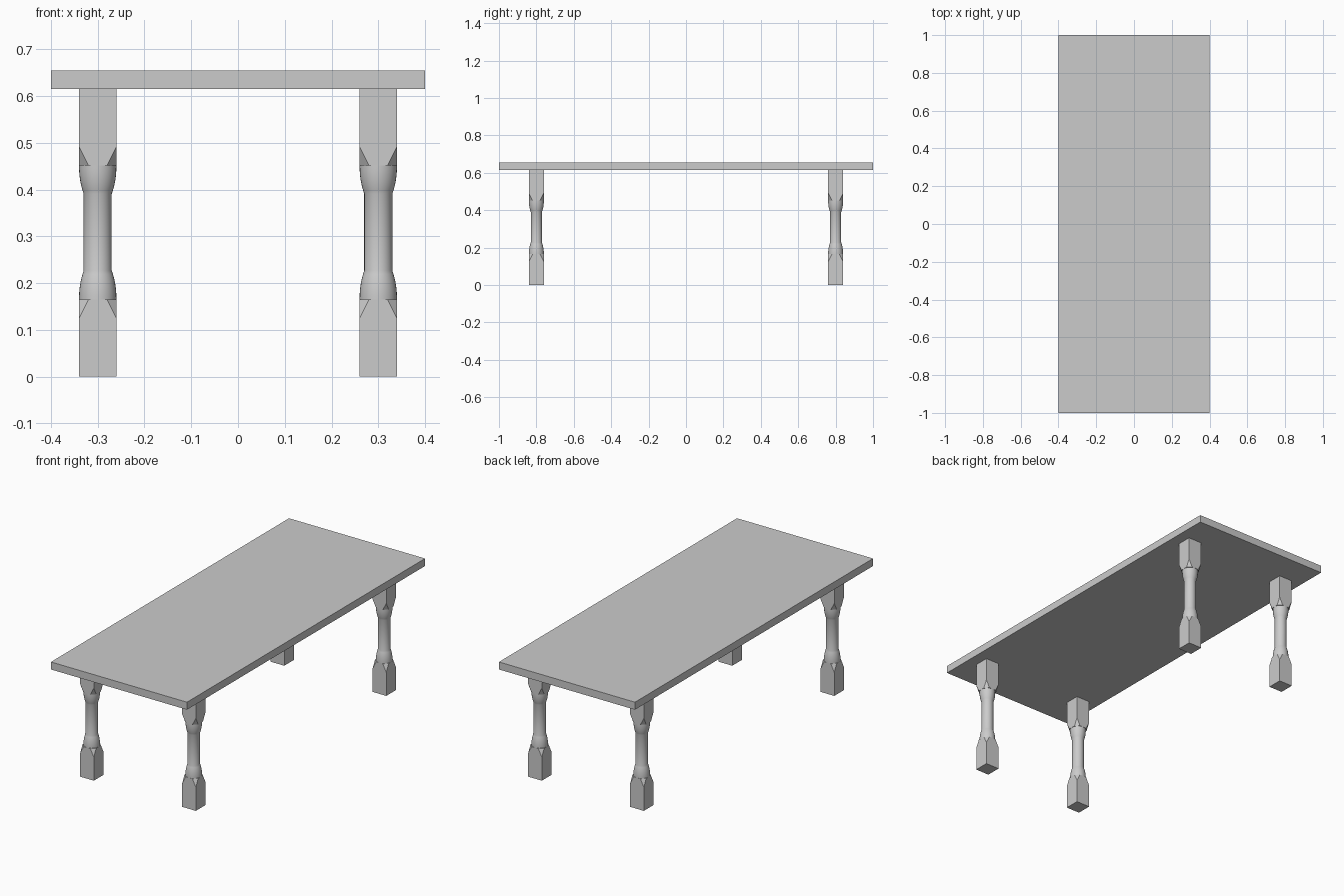
import bpy, bmesh
from math import cos, sin, tau

if "Cube" in bpy.data.objects:
    bpy.data.objects.remove(bpy.data.objects["Cube"])

LEG_H, HALF, BOX_END, CORNER = 0.615, 0.04, 0.165, 0.125
TOP_BOX_END, TOP_CORNER = 0.452, 0.492
R_BULB, R_SHAFT, SIDES = 0.04, 0.03, 32


def square_block(bm, z_flat, z_corner, z_end):
    """Square block whose four corners are cut away towards z_end."""
    pts = []
    for sx in (-1, 1):
        for sy in (-1, 1):
            pts += [(sx * HALF, sy * HALF, z_flat), (sx * HALF, sy * HALF, z_corner),
                    (sx * HALF / 2, sy * HALF, z_end), (sx * HALF, sy * HALF / 2, z_end)]
    res = bmesh.ops.convex_hull(bm, input=[bm.verts.new(p) for p in pts])
    edges = [e for e in res["geom"] if isinstance(e, bmesh.types.BMEdge)]
    bmesh.ops.dissolve_limit(bm, angle_limit=0.01, edges=edges,
                             verts=list({v for e in edges for v in e.verts}))


def turned_part(bm, profile):
    """Revolve (radius, z) pairs around the leg axis."""
    rings = [[bm.verts.new((r * cos(tau * i / SIDES), r * sin(tau * i / SIDES), z))
              for i in range(SIDES)] for r, z in profile]
    for a, b in zip(rings, rings[1:]):
        for i in range(SIDES):
            j = (i + 1) % SIDES
            bm.faces.new((a[i], a[j], b[j], b[i]))
    bm.faces.new(rings[0][::-1])
    bm.faces.new(rings[-1])


def bulb(z_wide, z_narrow, n=8):
    """Rounded shoulder from the block down to the slim shaft."""
    return [(R_SHAFT + (R_BULB - R_SHAFT) * (1 - (k / n) ** 2.2),
             z_wide + (z_narrow - z_wide) * k / n) for k in range(n + 1)]


# Leg: square foot, turned middle, square head
bm = bmesh.new()
square_block(bm, 0, CORNER, BOX_END)
square_block(bm, LEG_H, TOP_CORNER, TOP_BOX_END)
turned_part(bm, bulb(BOX_END, 0.227) + bulb(TOP_BOX_END, 0.391)[::-1])
bmesh.ops.recalc_face_normals(bm, faces=bm.faces[:])
leg_mesh = bpy.data.meshes.new("leg")
bm.to_mesh(leg_mesh)
bm.free()

for side, x in (("left", -0.3), ("right", 0.3)):
    for end, y in (("front", -0.8), ("back", 0.8)):
        leg = bpy.data.objects.new(f"{end}_{side}_leg", leg_mesh)
        leg.location = (x, y, 0)
        bpy.context.collection.objects.link(leg)

bpy.ops.object.select_all(action="DESELECT")
leg.select_set(True)
bpy.context.view_layer.objects.active = leg
bpy.ops.object.shade_smooth_by_angle(angle=0.4)

# Table top
bpy.ops.mesh.primitive_cube_add(size=1, location=(0, 0, 0.635))
top = bpy.context.object
top.name = "table_top"
top.scale = (0.8, 2, 0.04)
